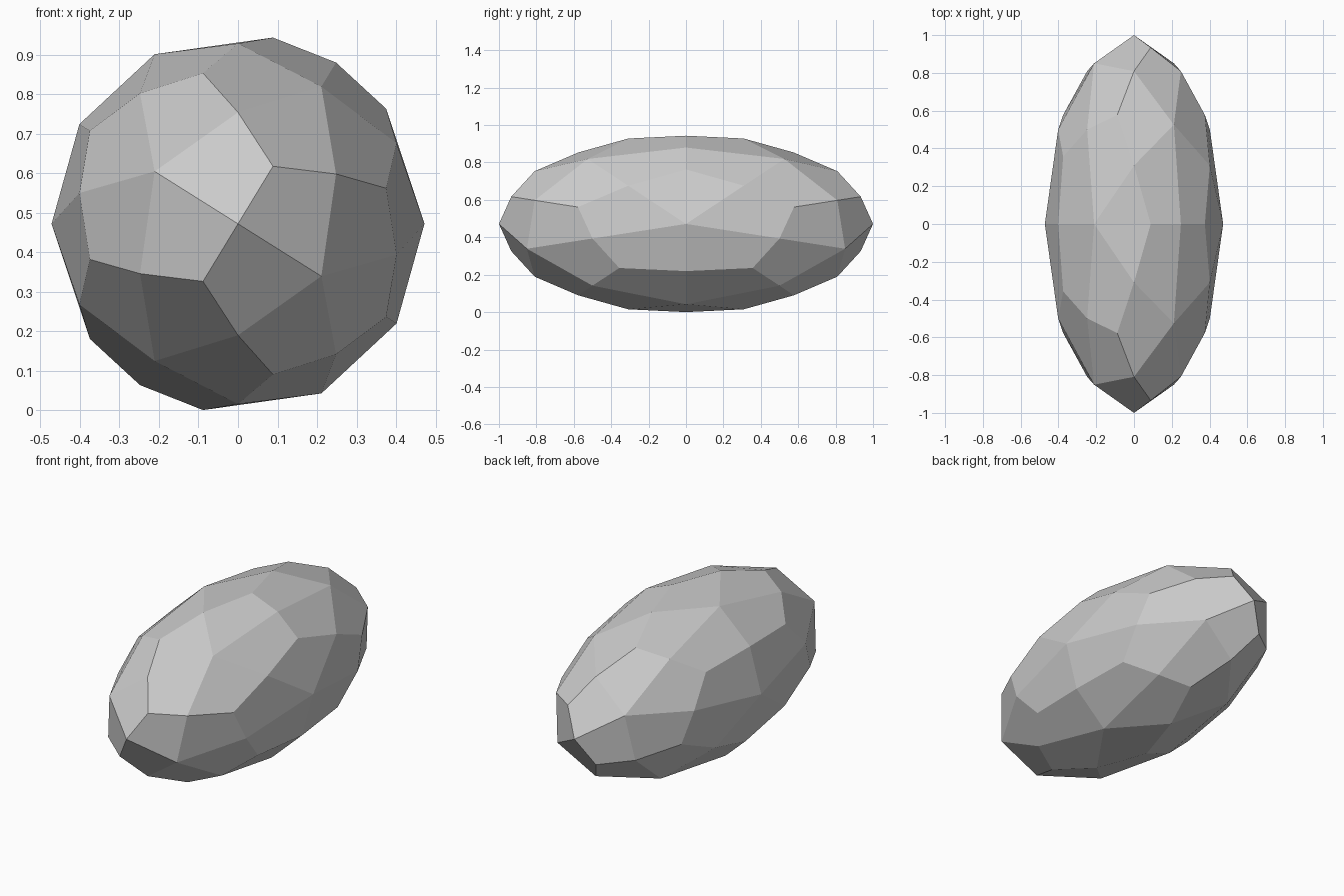
import bpy, bmesh
from mathutils import Matrix

if "Cube" in bpy.data.objects:
    bpy.data.objects.remove(bpy.data.objects["Cube"])

# Base icosahedron, turned so a five-way corner points along x
ico = bmesh.new()
bmesh.ops.create_icosphere(ico, subdivisions=1, radius=1.0,
                           matrix=Matrix.Rotation(1.5707963, 4, 'Y'))

# Split every triangle into three kites, with all corners pushed onto a stretched sphere
SX, SY, SZ = 0.472, 1.0, 0.48
bm = bmesh.new()


def corner(p):
    p = p.normalized()
    return bm.verts.new((p.x * SX, p.y * SY, p.z * SZ))


for f in ico.faces:
    centre = f.calc_center_median()
    v = [w.co for w in f.verts]
    for i in range(3):
        a, nxt, prv = v[i], v[(i + 1) % 3], v[i - 1]
        bm.faces.new([corner(a), corner(a + nxt), corner(centre), corner(a + prv)])
ico.free()
bmesh.ops.remove_doubles(bm, verts=bm.verts, dist=0.001)
bmesh.ops.recalc_face_normals(bm, faces=bm.faces)

# Rest the stone on the ground
low = min(w.co.z for w in bm.verts)
bmesh.ops.translate(bm, verts=bm.verts, vec=(0, 0, -low))

mesh = bpy.data.meshes.new("faceted_stone")
bm.to_mesh(mesh)
bm.free()
stone = bpy.data.objects.new("faceted_stone", mesh)
bpy.context.collection.objects.link(stone)
